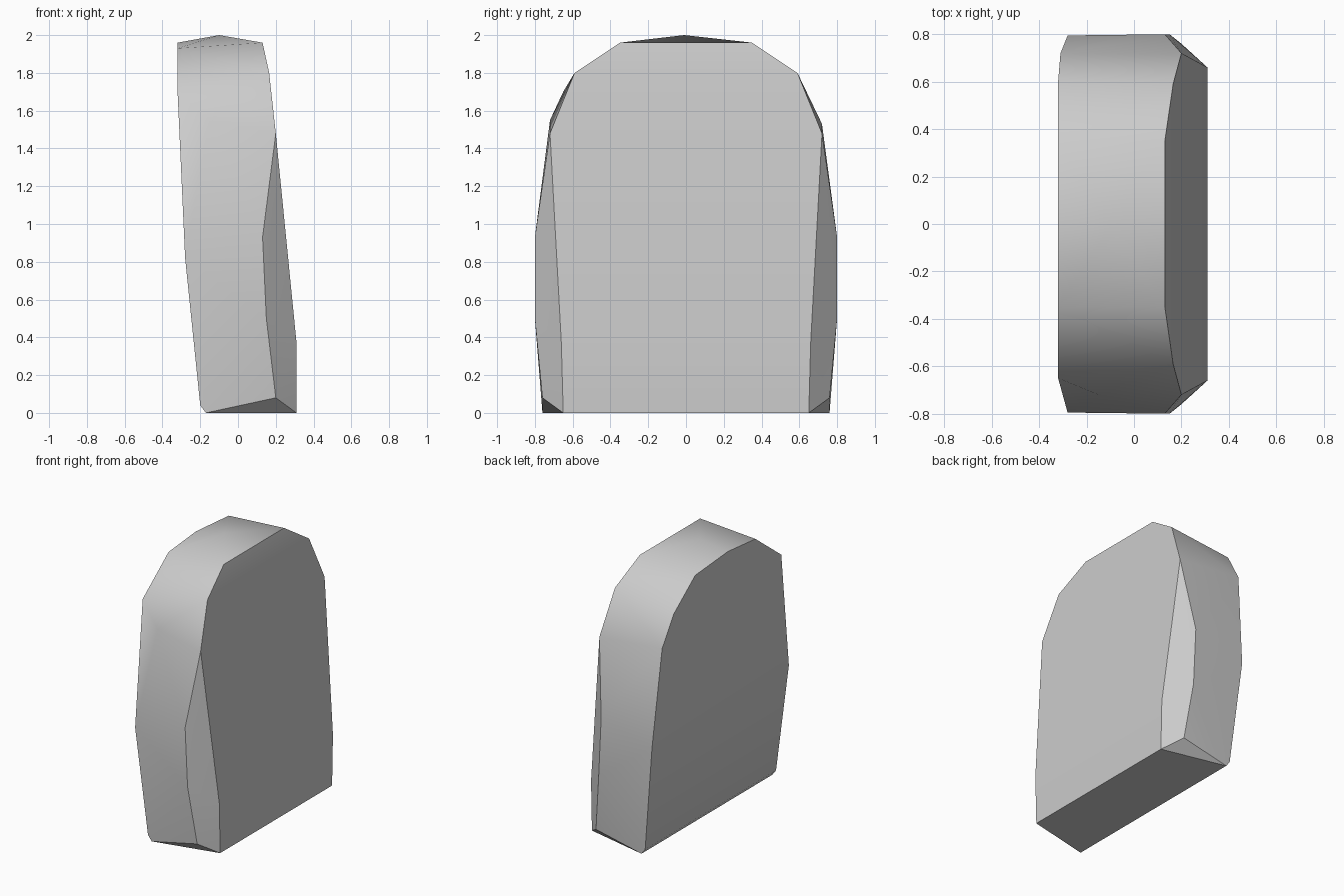
import bpy
import bmesh
import math

cube = bpy.data.objects.get("Cube")
if cube:
    bpy.data.objects.remove(cube, do_unlink=True)

# Plain grey stone
stone = bpy.data.materials.new("grey_stone")
stone.use_nodes = True
grey = (0.6, 0.6, 0.6, 1.0)
stone.diffuse_color = grey
stone.node_tree.nodes["Principled BSDF"].inputs["Base Color"].default_value = grey

# Corners shared by both narrow sides, mirrored across y
shared = [
    (0.31, 0.65, 0), (0.31, 0.66, 0.37),                       # broad face, foot
    (0.20, 0.72, 1.48), (0.165, 0.59, 1.80), (0.13, 0.35, 1.96),  # broad face, arch
    (0.20, 0.76, 0.08), (0.15, 0.80, 0.50), (0.13, 0.80, 0.93),   # side chamfer
    (-0.17, 0.76, 0), (-0.20, 0.76, 0.04), (-0.28, 0.795, 0.82),  # rear face, foot
    (-0.32, 0.35, 1.93),                                        # rear face, arch
]
points = [(x, s * y, z) for x, y, z in shared for s in (-1, 1)]

# Uneven corners and the crown
points += [
    (-0.32, -0.65, 1.70), (-0.15, -0.72, 1.55),
    (-0.32, 0.60, 1.74), (-0.31, 0.72, 1.53),
    (-0.32, -0.03, 1.96), (-0.10, -0.01, 2.0),
]

# Chiselled slab: the convex skin around the corners
bm = bmesh.new()
for p in points:
    bm.verts.new(p)
hull = bmesh.ops.convex_hull(bm, input=bm.verts)
loose = [v for v in bm.verts if not v.link_faces]
bmesh.ops.delete(bm, geom=loose, context='VERTS')
bmesh.ops.recalc_face_normals(bm, faces=bm.faces)
mesh = bpy.data.meshes.new("stone_slab")
bm.to_mesh(mesh)
bm.free()
mesh.materials.append(stone)
slab = bpy.data.objects.new("stone_slab", mesh)
bpy.context.collection.objects.link(slab)

# Soft shading over the arch, crisp edges at the rims
bpy.ops.object.select_all(action='DESELECT')
slab.select_set(True)
bpy.context.view_layer.objects.active = slab
bpy.ops.object.shade_smooth_by_angle(angle=math.radians(32))
